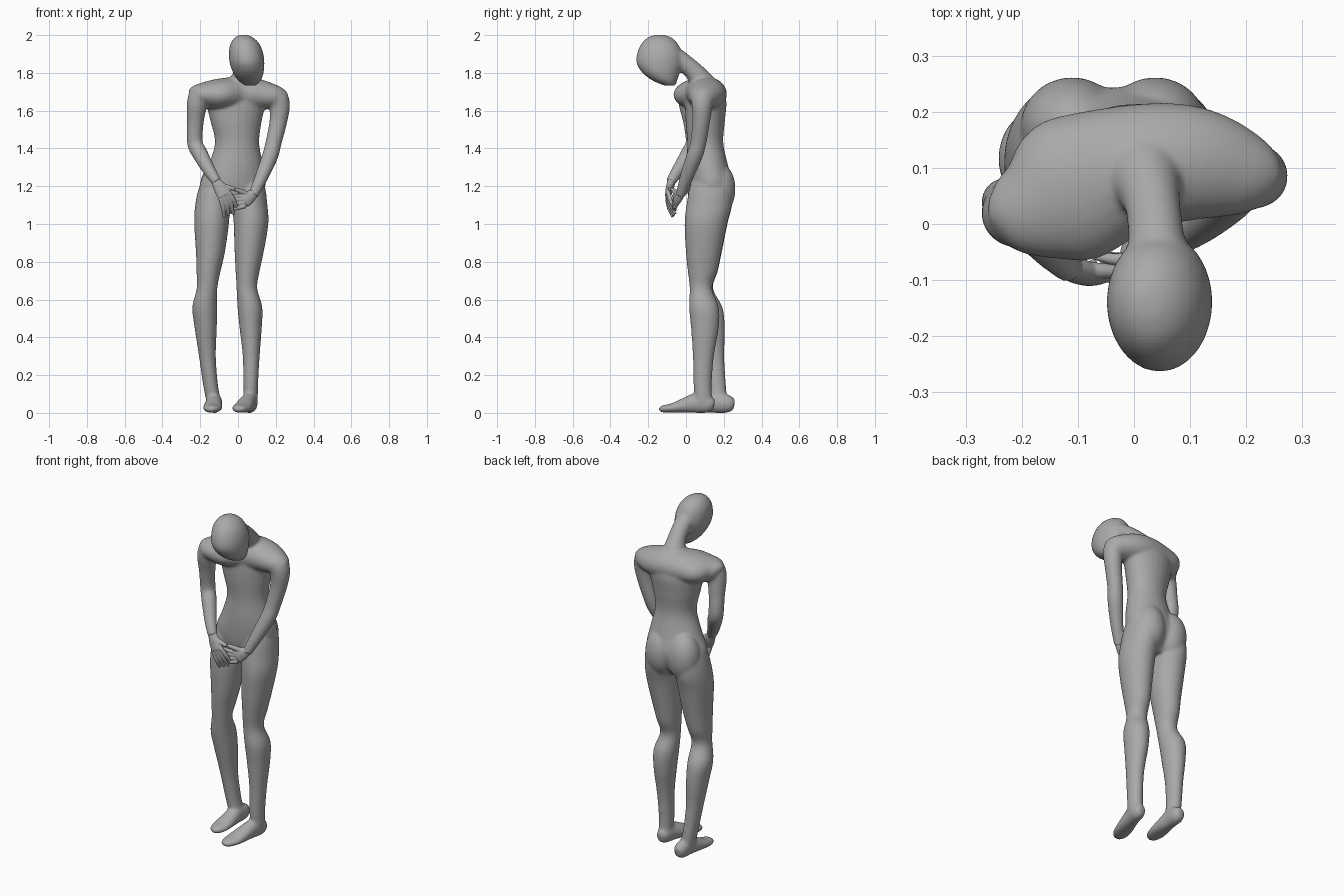
import bpy
import bmesh
import math
from mathutils import Vector, Matrix

default_cube = bpy.data.objects.get("Cube")
if default_cube:
    bpy.data.objects.remove(default_cube, do_unlink=True)

UP = Vector((0, 0, 1))
SIDES = 24

clay = bpy.data.materials.new("clay_grey")
clay.use_nodes = True
clay.diffuse_color = (0.4, 0.4, 0.4, 1)
clay.node_tree.nodes["Principled BSDF"].inputs["Base Color"].default_value = (0.4, 0.4, 0.4, 1)


def blend(sections, steps=5):
    """Smooth spline through section tuples."""
    rows = [Vector(s) for s in sections]
    rows = [rows[0]] + rows + [rows[-1]]
    out = []
    for a, b, c, d in zip(rows, rows[1:], rows[2:], rows[3:]):
        for k in range(steps):
            t = k / steps
            slope_in, slope_out = (c - a) / 2, (d - b) / 2
            out.append(b + slope_in * t
                       + ((c - b) * 3 - slope_in * 2 - slope_out) * t ** 2
                       + ((b - c) * 2 + slope_in + slope_out) * t ** 3)
    out.append(rows[-1])
    return out


def tube(bm, sections, side=(1, 0, 0), level=False):
    """Closed loft of ellipses (x, y, z, half width, half depth)."""
    rows = blend(sections)
    centres = [Vector(r[:3]) for r in rows]
    rings = []
    for i, (row, centre) in enumerate(zip(rows, centres)):
        ahead = centres[min(i + 1, len(rows) - 1)] - centres[max(i - 1, 0)]
        tangent = UP if level else ahead.normalized()
        across = Vector(side)
        across = (across - tangent * across.dot(tangent)).normalized()
        depth = tangent.cross(across)
        ring = []
        for s in range(SIDES):
            angle = math.tau * s / SIDES
            ring.append(bm.verts.new(centre + across * row[3] * math.cos(angle)
                                     + depth * row[4] * math.sin(angle)))
        rings.append(ring)
    for low, high in zip(rings, rings[1:]):
        for s in range(SIDES):
            n = (s + 1) % SIDES
            bm.faces.new((low[s], low[n], high[n], high[s]))
    bm.faces.new(rings[0][::-1])
    bm.faces.new(rings[-1])


def limb(bm, sections, side=(0, 1, 0)):
    """Round tube from (x, y, z, radius)."""
    tube(bm, [(*s, s[-1]) for s in sections], side)


def ball(bm, centre, radii):
    matrix = Matrix.Translation(centre) @ Matrix.Diagonal((*radii, 1))
    bmesh.ops.create_uvsphere(bm, u_segments=32, v_segments=20, radius=1, matrix=matrix)


def finish(bm, name, voxel, rounds):
    """Fuse the overlapping forms into one smooth skin."""
    bmesh.ops.recalc_face_normals(bm, faces=bm.faces)
    mesh = bpy.data.meshes.new(name)
    bm.to_mesh(mesh)
    bm.free()
    mesh.materials.append(clay)
    obj = bpy.data.objects.new(name, mesh)
    bpy.context.collection.objects.link(obj)
    fuse = obj.modifiers.new("fuse", "REMESH")
    fuse.mode = "VOXEL"
    fuse.voxel_size = voxel
    fuse.use_smooth_shade = True
    soften = obj.modifiers.new("soften", "SMOOTH")
    soften.factor = 0.5
    soften.iterations = rounds


body = bmesh.new()

# Egg-shaped head, bowed forward, from chin to crown
tube(body, [(.065, -.085, 1.732, .03, .03), (.061, -.112, 1.76, .061, .066),
            (.055, -.132, 1.8, .081, .099), (.048, -.139, 1.85, .092, .123),
            (.043, -.139, 1.9, .092, .121), (.037, -.14, 1.95, .079, .1),
            (.032, -.14, 1.985, .052, .067), (.028, -.14, 2.002, .02, .025)], level=True)

# Neck, flaring into the upper back
limb(body, [(.01, .105, 1.68, .09), (.018, .088, 1.74, .07),
            (.033, .035, 1.815, .05), (.042, -.05, 1.88, .052)], (1, 0, 0))

# Torso
tube(body, [(-.038, .12, 1.06, .08, .06), (-.037, .122, 1.13, .15, .105),
            (-.028, .124, 1.21, .176, .12), (-.012, .112, 1.31, .147, .11),
            (-.005, .102, 1.43, .118, .095), (-.01, .102, 1.55, .138, .104),
            (-.01, .105, 1.65, .158, .108), (0, .1, 1.72, .13, .092),
            (.01, .1, 1.76, .08, .05)], (1, .15, 0), level=True)

# Shoulder girdle, twisted so its right end comes forward
tube(body, [(-.25, .025, 1.675, .025, .03), (-.235, .026, 1.68, .058, .048),
            (-.19, .032, 1.685, .095, .063), (-.115, .06, 1.685, .132, .082),
            (0, .102, 1.69, .112, .09), (.1, .108, 1.685, .104, .085),
            (.19, .094, 1.675, .08, .064), (.238, .09, 1.665, .052, .046),
            (.252, .09, 1.66, .025, .03)], (0, 1, 0))

# Buttocks
for x in (-.11, .038):
    ball(body, (x, .172, 1.185), (.093, .09, .14))

# Arms bend to meet at the hands
limb(body, [(-.17, .03, 1.69, .05), (-.2, .018, 1.675, .06),
            (-.217, .017, 1.63, .055), (-.226, .03, 1.54, .045),
            (-.228, .04, 1.43, .042), (-.2, .012, 1.37, .042),
            (-.15, -.045, 1.28, .034), (-.11, -.083, 1.22, .027)])
limb(body, [(.17, .09, 1.68, .05), (.205, .086, 1.665, .06),
            (.22, .085, 1.62, .055), (.213, .08, 1.54, .047),
            (.188, .065, 1.43, .043), (.17, .045, 1.36, .043),
            (.125, .004, 1.25, .036), (.08, -.03, 1.15, .027)])

# Legs share one set of heights and thicknesses
THICKNESS = [(1.28, .05, .07), (1.2, .082, .11), (1.1, .092, .12), (1, .092, .113),
             (.85, .077, .094), (.75, .064, .079), (.66, .055, .06), (.56, .066, .079),
             (.45, .059, .074), (.3, .045, .056), (.16, .04, .049), (.07, .038, .046),
             (.04, .032, .04)]
LEFT = [(.055, .13), (.06, .132), (.064, .122), (.069, .105), (.059, .093), (.051, .088),
        (.047, .079), (.063, .095), (.067, .1), (.07, .092), (.067, .088), (.067, .092),
        (.067, .092)]
RIGHT = [(-.11, .13), (-.122, .132), (-.135, .124), (-.14, .107), (-.146, .096),
         (-.156, .09), (-.164, .083), (-.176, .114), (-.171, .132), (-.162, .147),
         (-.147, .162), (-.132, .172), (-.127, .18)]
for path in (LEFT, RIGHT):
    tube(body, [(x, y, *t) for (x, y), t in zip(path, THICKNESS)], level=True)

# Feet: distance from heel, centre height, half width, half height
SOLE = [(0, .042, .022, .028), (.03, .047, .038, .047), (.09, .053, .041, .054),
        (.15, .041, .047, .042), (.22, .026, .051, .026), (.27, .021, .038, .02),
        (.292, .02, .018, .012)]
for heel_x, heel_y, turn in ((.066, .15, -.27), (-.122, .256, -.08)):
    tube(body, [(heel_x + turn * max(d - .05, 0), heel_y - d, z, w, h)
                for d, z, w, h in SOLE])

finish(body, "body", .006, 24)


def hand(name, wrist, knuckle, side, reach, curl, thumb):
    """Palm, four fingers fanned along side, and a thumb."""
    bm = bmesh.new()
    wrist, knuckle, side = Vector(wrist), Vector(knuckle), Vector(side).normalized()
    reach, curl, thumb = Vector(reach), Vector(curl), Vector(thumb)
    middle = wrist.lerp(knuckle, .5)
    tube(bm, [(*wrist, .024, .022), (*middle, .035, .021), (*knuckle, .038, .015)], side)
    for i in range(4):
        spread = (i - 1.5) * .018
        base = knuckle + side * spread
        joint = base + reach + side * spread * .3
        tip = joint + curl * (1 - .12 * abs(i - 2)) + side * spread * .2
        limb(bm, [(*base, .012), (*joint, .011), (*tip, .008)], side)
    root = wrist.lerp(knuckle, .3)
    limb(bm, [(*root, .015), (*root.lerp(thumb, .55), .014), (*thumb, .009)], side)
    finish(bm, name, .003, 4)


# Right hand laid over the left
hand("right_hand", (-.118, -.076, 1.23), (-.07, -.096, 1.15), (.8, .1, .55),
     (.02, .01, -.045), (.014, .028, -.06), (-.015, -.085, 1.185))
hand("left_hand", (.088, -.025, 1.165), (.03, -.055, 1.12), (-.4, 0, .9),
     (-.045, -.008, -.003), (-.045, .008, -.006), (-.02, -.075, 1.185))
